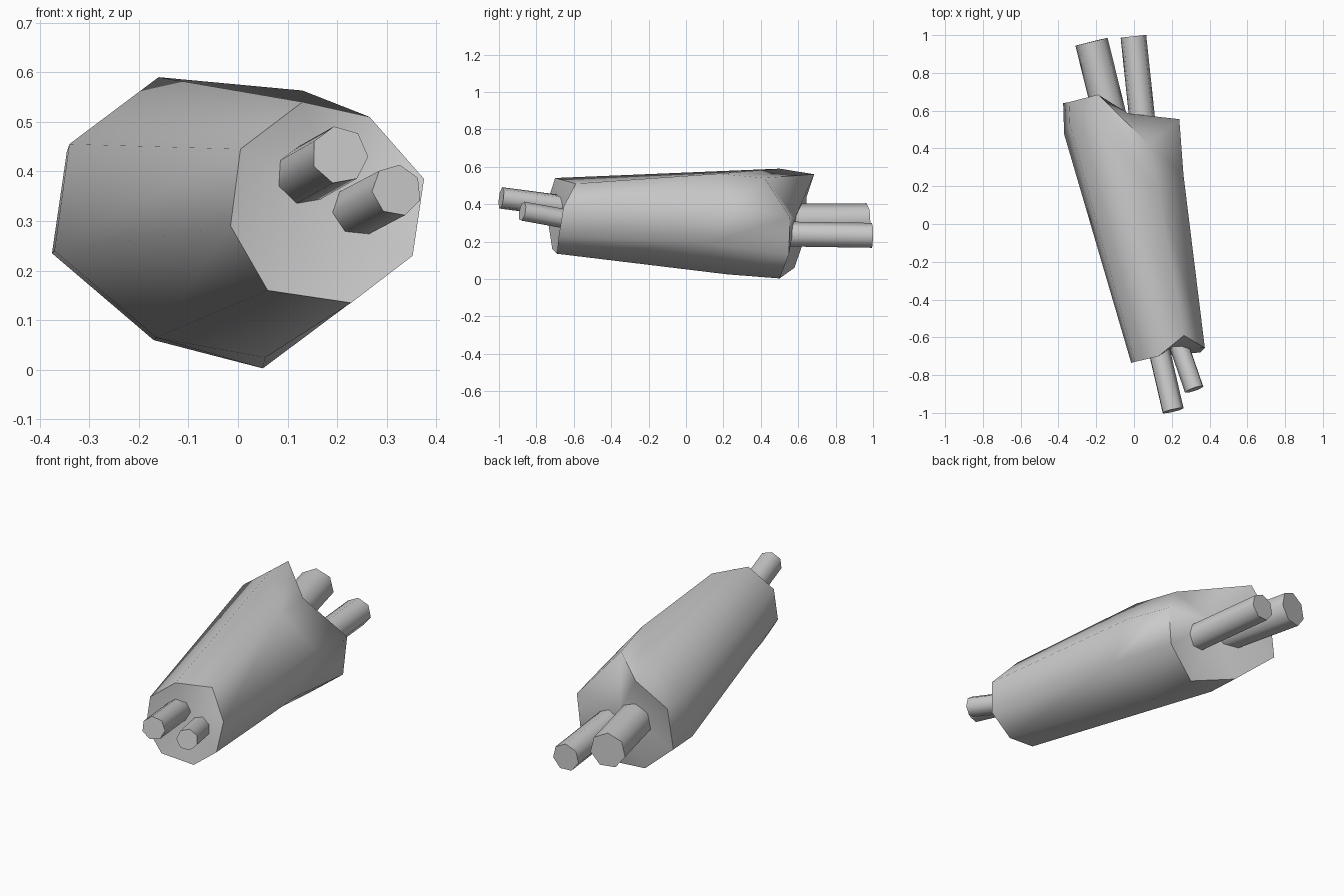
import bpy, bmesh, math
from mathutils import Vector

if "Cube" in bpy.data.objects:
    bpy.data.objects.remove(bpy.data.objects["Cube"])


def finish(name, bm, angle):
    bmesh.ops.recalc_face_normals(bm, faces=bm.faces)
    me = bpy.data.meshes.new(name)
    bm.to_mesh(me)
    bm.free()
    ob = bpy.data.objects.new(name, me)
    bpy.context.collection.objects.link(ob)
    bpy.ops.object.select_all(action='DESELECT')
    ob.select_set(True)
    bpy.context.view_layer.objects.active = ob
    bpy.ops.object.shade_smooth_by_angle(angle=math.radians(angle))
    return ob


def loft(name, rings, centres):
    """Skin matching rings and close both ends with a fan to a centre point."""
    bm = bmesh.new()
    loops = [[bm.verts.new(p) for p in ring] for ring in rings]
    n = len(loops[0])
    for a, b in zip(loops, loops[1:]):
        for i in range(n):
            j = (i + 1) % n
            bm.faces.new((a[i], a[j], b[j], b[i]))
    for loop, c in zip((loops[0], loops[-1]), centres):
        cv = bm.verts.new(c)
        for i in range(n):
            bm.faces.new((loop[i], loop[(i + 1) % n], cv))
    return finish(name, bm, 62)


def rod(name, start, end, radius, turn, sides=7):
    """Seven-sided rod between two points."""
    start, end = Vector(start), Vector(end)
    axis = (end - start).normalized()
    u = axis.cross(Vector((0, 0, 1))).normalized()
    v = u.cross(axis)
    bm = bmesh.new()
    loops = []
    for p in (start, end):
        loops.append([bm.verts.new(p + radius * (math.cos(t) * u + math.sin(t) * v))
                      for t in (math.radians(turn) + math.tau * i / sides for i in range(sides))])
    a, b = loops
    for i in range(sides):
        j = (i + 1) % sides
        bm.faces.new((a[i], a[j], b[j], b[i]))
    bm.faces.new(a)
    bm.faces.new(b)
    return finish(name, bm, 62)


# Tapered eight-sided body: front rim, shoulder and ragged back rim
front_rim = [(.265, -.59, .51), (.13, -.70, .54), (.005, -.73, .445), (-.015, -.735, .29),
             (.06, -.715, .16), (.228, -.69, .135), (.352, -.68, .23), (.375, -.655, .385)]
shoulder = [(.13, .17, .563), (-.16, .50, .59), (-.34, .53, .455), (-.37, .476, .24),
            (-.165, .40, .065), (.055, .22, .025), (.255, .12, .19), (.262, .26, .385)]
back_rim = [(.08, .42, .54), (-.19, .685, .56), (-.345, .645, .44), (-.375, .64, .235),
            (-.17, .58, .06), (.05, .50, .003), (.22, .55, .13), (.24, .555, .33)]
loft("body", [front_rim, shoulder, back_rim], [(.19, -.66, .33), (-.03, .585, .33)])

# Rods poking out of each end
rod("front_rod_upper", (.115, -.60, .382), (.205, -.988, .433), .059, 80)
rod("front_rod_lower", (.225, -.60, .312), (.32, -.875, .362), .053, 100)
rod("back_rod_right", (.045, .54, .237), (-.003, .993, .23), .07, 90)
rod("back_rod_left", (-.125, .56, .312), (-.225, .965, .315), .09, 90)
